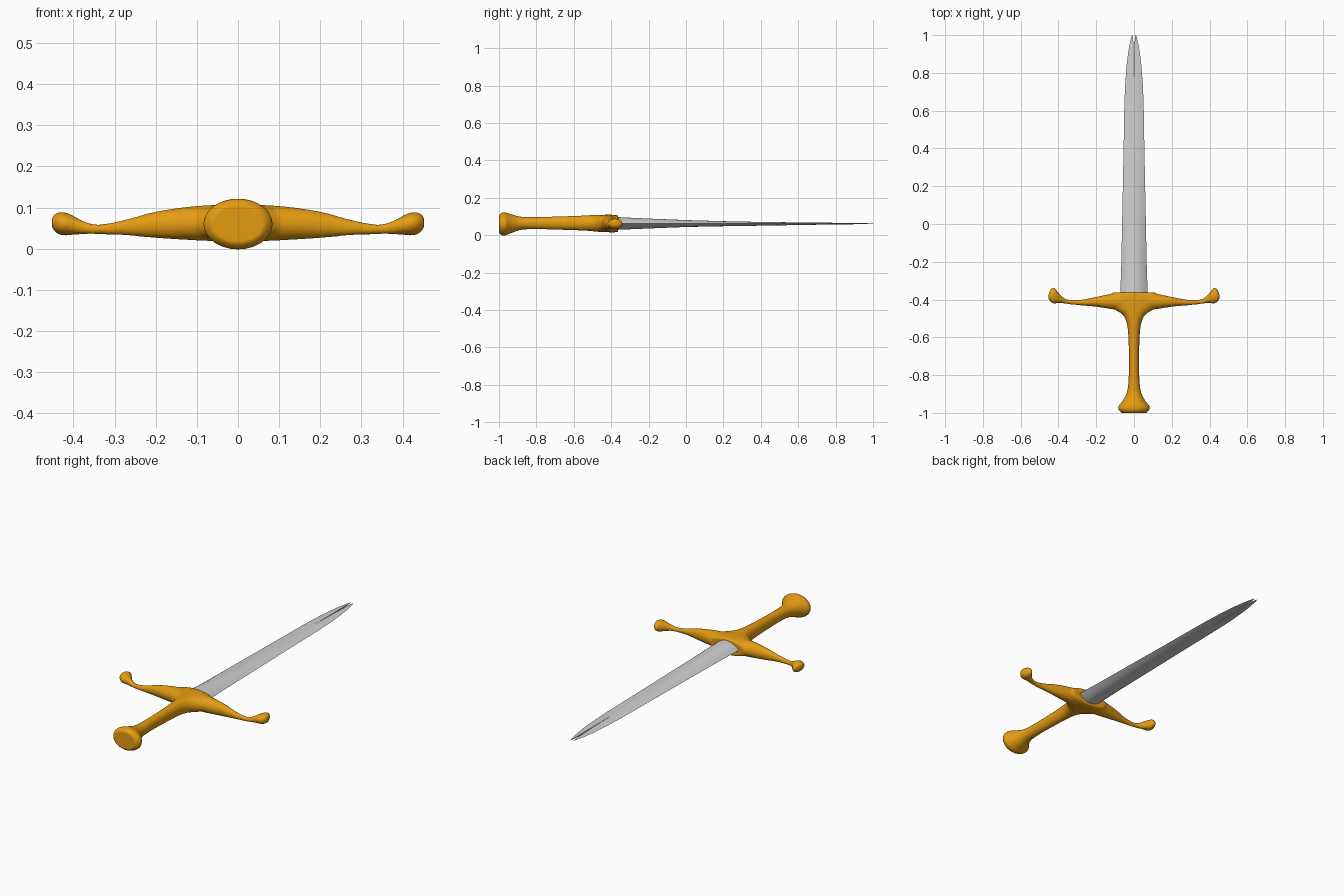
import bpy, math
from mathutils import Vector

if "Cube" in bpy.data.objects:
    bpy.data.objects.remove(bpy.data.objects["Cube"])


def material(name, rgb):
    m = bpy.data.materials.new(name)
    m.diffuse_color = (*rgb, 1)
    m.use_nodes = True
    m.node_tree.nodes["Principled BSDF"].inputs["Base Color"].default_value = m.diffuse_color
    return m


gold = material("gold", (0.78, 0.33, 0.006))
steel = material("steel", (0.63, 0.63, 0.64))


def spline(rows, steps):
    """Catmull-Rom through rows of numbers."""
    out = []
    for i in range(len(rows) - 1):
        a, b = rows[max(i - 1, 0)], rows[i]
        c, d = rows[i + 1], rows[min(i + 2, len(rows) - 1)]
        for s in range(steps):
            t = s / steps
            out.append([0.5 * (2 * q + (r - p) * t + (2 * p - 5 * q + 4 * r - w) * t * t
                               + (3 * q - p - 3 * r + w) * t ** 3)
                        for p, q, r, w in zip(a, b, c, d)])
    out.append(list(rows[-1]))
    return out


def loft(rings, verts, faces):
    """Skin closed rings and cap both ends."""
    base, n = len(verts), len(rings[0])
    for r in rings:
        verts.extend(r)
    for i in range(len(rings) - 1):
        for j in range(n):
            k = (j + 1) % n
            o = base + i * n
            faces.append((o + j, o + k, o + n + k, o + n + j))
    faces.append(tuple(base + j for j in reversed(range(n))))
    faces.append(tuple(base + (len(rings) - 1) * n + j for j in range(n)))


def make(name, verts, faces, mat):
    me = bpy.data.meshes.new(name)
    me.from_pydata([tuple(v) for v in verts], [], faces)
    ob = bpy.data.objects.new(name, me)
    bpy.context.collection.objects.link(ob)
    me.materials.append(mat)
    bpy.context.view_layer.objects.active = ob
    ob.select_set(True)
    bpy.ops.object.mode_set(mode='EDIT')
    bpy.ops.mesh.select_all(action='SELECT')
    bpy.ops.mesh.normals_make_consistent(inside=False)
    bpy.ops.object.mode_set(mode='OBJECT')
    return ob


def circle(n=32):
    return [(math.cos(2 * math.pi * i / n), math.sin(2 * math.pi * i / n)) for i in range(n)]


hv, hf = [], []

# Grip, pommel and flare into the guard: y, half width, z centre, half height
grip = spline([(-1.0, .066, .06, .048), (-.985, .081, .06, .060), (-.965, .083, .06, .061),
               (-.93, .056, .062, .049), (-.88, .035, .064, .035), (-.80, .028, .065, .033),
               (-.70, .027, .065, .035), (-.58, .031, .065, .039), (-.52, .040, .065, .042),
               (-.48, .060, .064, .045), (-.45, .105, .063, .046), (-.42, .14, .063, .047),
               (-.385, .14, .062, .047), (-.362, .11, .062, .043)], 4)
loft([[(w * c, y, z + h * s) for c, s in circle()] for y, w, z, h in grip], hv, hf)

# Guard arms: x, y centre, half y, z centre, half z
arm = spline([(0, -.41, .046, .062, .046), (.10, -.41, .043, .062, .042), (.20, -.412, .026, .058, .032),
              (.28, -.416, .015, .051, .018), (.34, -.413, .012, .047, .012), (.375, -.405, .015, .051, .016),
              (.40, -.391, .027, .057, .023), (.42, -.380, .041, .060, .028), (.438, -.379, .036, .062, .026),
              (.452, -.384, .016, .064, .014)], 4)
for side in (1, -1):
    loft([[(side * x, y + hy * c, z + hz * s) for c, s in circle()] for x, y, hy, z, hz in arm], hv, hf)

# Fuse grip and arms into one smooth casting
hilt = make("hilt", hv, hf, gold)
rm = hilt.modifiers.new("fuse", 'REMESH')
rm.mode = 'VOXEL'
rm.voxel_size = 0.005
rm.use_smooth_shade = True
sm = hilt.modifiers.new("soften", 'SMOOTH')
sm.factor = 0.5
sm.iterations = 6

# Blade, two mirrored halves that part into a narrow slit near the tip:
# y, inner x, outer x, top z, bottom z
bv, bf = [], []
blade = [(-.39, 0, .073, .098, .028), (-.2, 0, .067, .089, .036), (0, 0, .063, .081, .044),
         (.2, 0, .059, .075, .048), (.4, 0, .055, .071, .051), (.64, 0, .051, .068, .055),
         (.75, .001, .046, .067, .057), (.85, .002, .038, .066, .058), (.92, .003, .029, .065, .059),
         (.97, .004, .019, .064, .060), (1.0, .007, .011, .063, .061)]
for side in (1, -1):
    rings = []
    for y, a, b, top, bot in blade:
        edge = 0.062
        upper = [(side * (a + (b - a) * t), y, edge + (top - edge) * (1 - t ** 2.0))
                 for t in (0, .2, .4, .6, .8, 1)]
        lower = [(side * (a + (b - a) * t), y, edge + (bot - edge) * (1 - t ** 2.0))
                 for t in (.8, .6, .4, .2, 0)]
        rings.append(upper + lower)
    loft(rings, bv, bf)
bpy.ops.object.select_all(action='DESELECT')
make("blade", bv, bf, steel)
bpy.ops.object.shade_smooth_by_angle(angle=math.radians(30))
